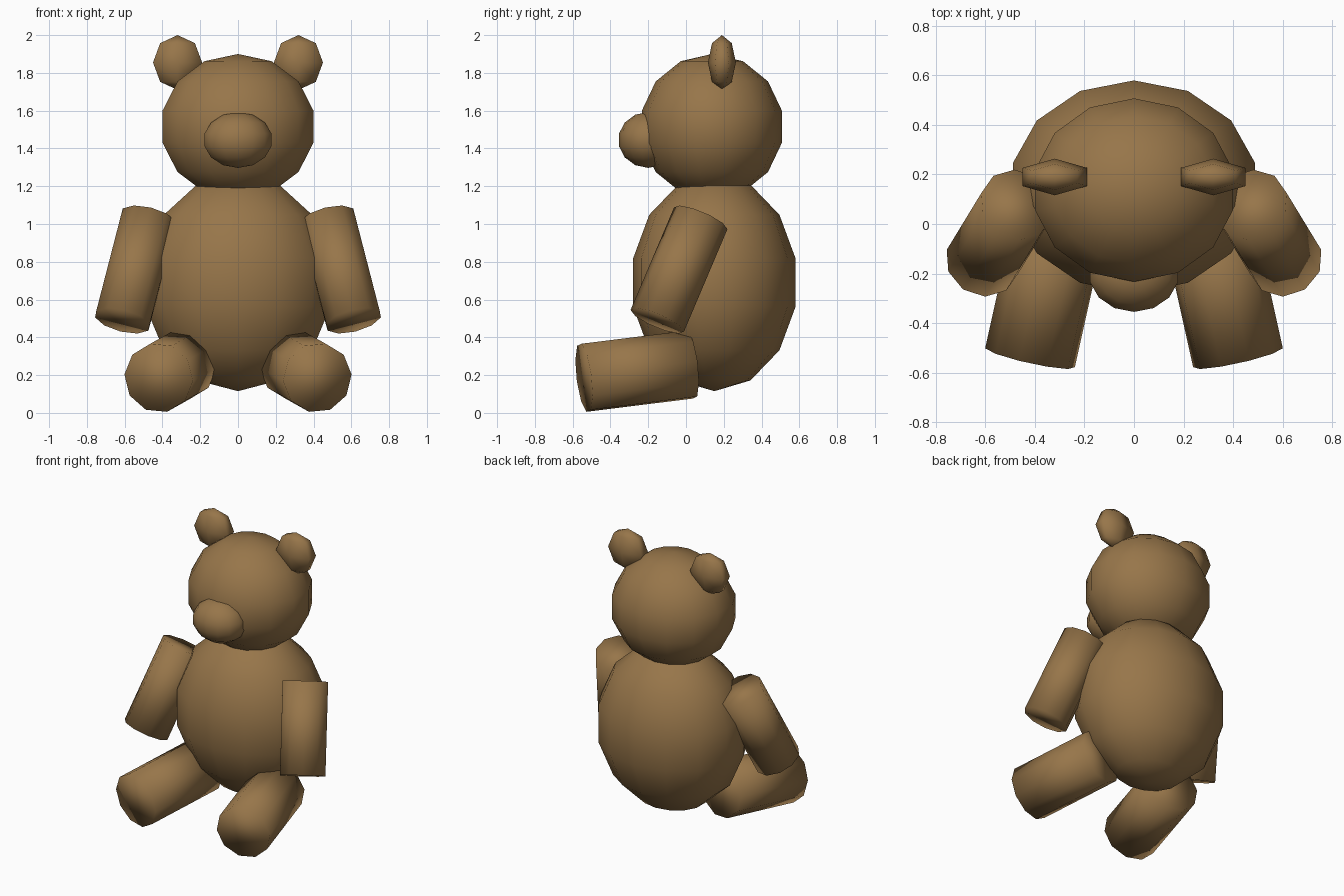
import bpy, bmesh, math
from mathutils import Vector, Matrix

if "Cube" in bpy.data.objects:
    bpy.data.objects.remove(bpy.data.objects["Cube"])

fur = bpy.data.materials.new("brown_fur")
fur.diffuse_color = (0.31, 0.18, 0.068, 1)
fur.use_nodes = True
fur.node_tree.nodes["Principled BSDF"].inputs["Base Color"].default_value = fur.diffuse_color


def finish(bm, name):
    bmesh.ops.recalc_face_normals(bm, faces=bm.faces)
    for f in bm.faces:
        f.smooth = True
    mesh = bpy.data.meshes.new(name)
    bm.to_mesh(mesh)
    bm.free()
    mesh.materials.append(fur)
    obj = bpy.data.objects.new(name, mesh)
    bpy.context.collection.objects.link(obj)
    return obj


def ball(name, center, radii, segments=14, rings=7):
    """Ellipsoid with poles on z and a vertex column facing the front."""
    bm = bmesh.new()
    grid = []
    for r in range(1, rings):
        phi = math.pi * r / rings
        ring = []
        for s in range(segments):
            a = math.tau * s / segments - math.pi / 2
            p = (math.sin(phi) * math.cos(a), math.sin(phi) * math.sin(a), math.cos(phi))
            ring.append(bm.verts.new([c + q * k for c, q, k in zip(center, p, radii)]))
        grid.append(ring)
    top = bm.verts.new(Vector(center) + Vector((0, 0, radii[2])))
    bottom = bm.verts.new(Vector(center) - Vector((0, 0, radii[2])))
    for s in range(segments):
        n = (s + 1) % segments
        bm.faces.new((top, grid[0][s], grid[0][n]))
        bm.faces.new((bottom, grid[-1][n], grid[-1][s]))
        for a, b in zip(grid, grid[1:]):
            bm.faces.new((a[s], b[s], b[n], a[n]))
    return finish(bm, name)


def limb(name, start, end, radius, phase, side, sides=10):
    """Capped cylinder from start to end, mirrored in x by side."""
    bm = bmesh.new()
    start, end = Vector(start), Vector(end)
    axis = (end - start).normalized()
    u = Vector((1, 0, 0))
    u = (u - axis * u.dot(axis)).normalized()
    v = axis.cross(u)
    loops = []
    for p in (start, end):
        loop = []
        for i in range(sides):
            a = math.radians(phase) + math.tau * i / sides
            co = p + radius * (u * math.cos(a) + v * math.sin(a))
            loop.append(bm.verts.new((co.x * side, co.y, co.z)))
        loops.append(loop)
    for i in range(sides):
        n = (i + 1) % sides
        bm.faces.new((loops[0][i], loops[0][n], loops[1][n], loops[1][i]))
    for loop in loops:
        bm.faces.new(loop)
    return finish(bm, name)


# Torso, head and snout
ball("body", (0, 0.15, 0.69), (0.515, 0.441, 0.575))
ball("head", (0, 0.137, 1.515), (0.42, 0.38, 0.385))
ball("snout", (0, -0.2, 1.445), (0.187, 0.159, 0.148))

# Ears, arms and legs on both sides (coordinates for the -x side)
for label, side in (("right", 1), ("left", -1)):
    ball(label + "_ear", (-0.32 * side, 0.19, 1.855), (0.15, 0.074, 0.145), 6, 4)
    limb(label + "_arm", (-0.612, -0.152, 0.488), (-0.472, 0.078, 1.03), 0.153, 22, side)
    limb(label + "_leg", (-0.42, -0.54, 0.186), (-0.295, 0.023, 0.256), 0.186, 4, side)
